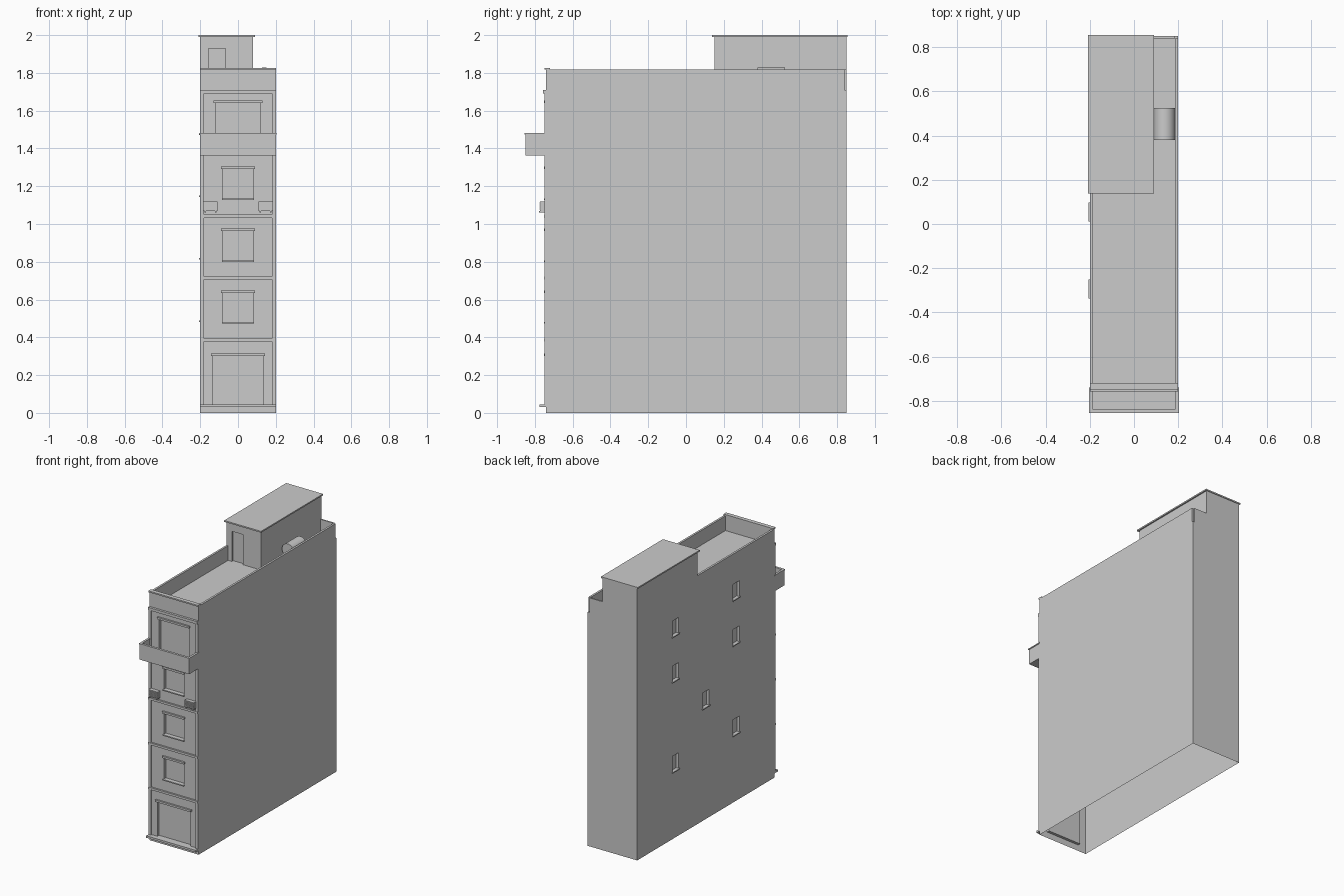
import bpy, bmesh
from mathutils import Matrix, Vector

if "Cube" in bpy.data.objects:
    bpy.data.objects.remove(bpy.data.objects["Cube"])


def boxes(name, specs, hidden=False):
    """One object made of axis-aligned boxes (x0, x1, y0, y1, z0, z1)."""
    bm = bmesh.new()
    for x0, x1, y0, y1, z0, z1 in specs:
        mid = Vector((x0 + x1, y0 + y1, z0 + z1)) / 2
        mat = Matrix.Translation(mid) @ Matrix.Diagonal((x1 - x0, y1 - y0, z1 - z0, 1))
        bmesh.ops.create_cube(bm, size=1, matrix=mat)
    me = bpy.data.meshes.new(name)
    bm.to_mesh(me)
    bm.free()
    ob = bpy.data.objects.new(name, me)
    bpy.context.collection.objects.link(ob)
    ob.hide_render = hidden
    return ob


def carve(ob, specs, open_bottom=False):
    """Cut box recesses out of an object, optionally leaving its underside open."""
    cutter = boxes(ob.name + "_cutter", specs, True)
    mod = ob.modifiers.new("recesses", 'BOOLEAN')
    mod.operation, mod.solver, mod.object = 'DIFFERENCE', 'EXACT', cutter
    dg = bpy.context.evaluated_depsgraph_get()
    me = bpy.data.meshes.new_from_object(ob.evaluated_get(dg))
    ob.modifiers.clear()
    ob.data = me
    bpy.data.objects.remove(cutter)
    if open_bottom:
        bm = bmesh.new()
        bm.from_mesh(me)
        low = [f for f in bm.faces if all(v.co.z < 1e-4 for v in f.verts)]
        bmesh.ops.delete(bm, geom=low, context='FACES')
        bm.to_mesh(me)
        bm.free()


FRONT, DECK, TOP = -0.74, 1.71, 1.817

# Openings: front (half width, bottom, top) and left side (y, bottom)
doors = [(0.135, 0.045, 0.30), (0.12, 1.376, 1.64)]
windows = [(0.08, z, z + 0.155) for z in (0.48, 0.807, 1.136)]
side = [(y, z) for y in (0.405, -0.295) for z in (0.49, 1.15, 1.48)] + [(0.055, 0.82)]

# Main block, open underneath
body = boxes("building_body", [(-0.2, 0.2, FRONT, 0.85, 0, DECK)])
carve(body,
      [(-w, w, -0.9, FRONT + 0.02, a, b) for w, a, b in doors + windows] +
      [(-0.3, -0.18, y - 0.035, y + 0.035, z, z + 0.115) for y, z in side],
      open_bottom=True)

# Facade pilasters, floor bands and cornice
boxes("pilasters", [(s - 0.01, s + 0.01, -0.75, FRONT, 0.04, 1.69) for s in (-0.19, 0.19)])
boxes("floor_bands", [(-0.2, 0.2, -0.753, FRONT, z, z + 0.016)
                      for z in (0.378, 0.705, 1.033)])
boxes("cornice", [(-0.2, 0.2, -0.757, FRONT, 1.69, DECK)])
boxes("entrance_step", [(-0.2, 0.2, -0.775, FRONT, 0.03, 0.045)])

# Lintels and sills
boxes("lintels", [(-w - 0.009, w + 0.009, -0.753, FRONT, b, b + 0.014)
                  for w, a, b in doors + windows])
boxes("front_sills", [(-w - 0.005, w + 0.005, -0.752, FRONT + 0.018, a - 0.008, a)
                      for w, a, b in windows])
boxes("side_sills", [(-0.206, -0.182, y - 0.043, y + 0.043, z - 0.008, z)
                     for y, z in side])

# Roof parapet with front coping; the back right corner is notched
boxes("parapet", [
    (-0.2, 0.2, FRONT, -0.72, DECK, TOP),
    (-0.2, -0.185, -0.72, 0.15, DECK, TOP),
    (0.185, 0.2, -0.72, 0.84, DECK, TOP),
    (0.08, 0.185, 0.84, 0.85, DECK, TOP)])
boxes("parapet_coping", [(-0.2, 0.2, -0.75, -0.72, TOP, 1.827)])

# Stair house with door recess and roof slab
house = boxes("stair_house", [(-0.2, 0.08, 0.15, 0.85, DECK, 1.99)])
carve(house, [(-0.155, -0.065, 0.1, 0.165, 1.6, 1.93)])
boxes("stair_house_roof", [(-0.208, 0.09, 0.138, 0.855, 1.99, 2.0)])

# Balcony: floor, three walls and rail
boxes("balcony", [
    (-0.2, 0.2, -0.85, FRONT, 1.362, 1.376),
    (-0.2, 0.2, -0.85, -0.84, 1.376, 1.473),
    (-0.2, -0.19, -0.84, FRONT, 1.376, 1.473),
    (0.19, 0.2, -0.84, FRONT, 1.376, 1.473)])
boxes("balcony_rail", [
    (-0.204, 0.204, -0.855, -0.838, 1.473, 1.481),
    (-0.204, -0.188, -0.838, FRONT, 1.473, 1.481),
    (0.188, 0.204, -0.838, FRONT, 1.473, 1.481)])

# Air conditioners with grille slats and brackets
for label, cx in (("left", -0.146), ("right", 0.146)):
    boxes(label + "_air_conditioner", [(cx - 0.038, cx + 0.038, -0.772, -0.745, 1.07, 1.118)])
    boxes(label + "_grille", [(cx - 0.034, cx + 0.034, -0.775, -0.772, z, z + 0.003)
                              for z in [1.075 + 0.006 * i for i in range(7)]])
    boxes(label + "_brackets", [(cx + d - 0.004, cx + d + 0.004, -0.778, FRONT, 1.062, 1.07)
                                for d in (-0.028, 0.028)])

# Water tank lying on two cradles
bpy.ops.mesh.primitive_cylinder_add(vertices=32, radius=0.048, depth=0.145,
                                    location=(0.138, 0.452, 1.781),
                                    rotation=(1.570796, 0, 0))
bpy.context.object.name = "water_tank"
bpy.ops.object.shade_smooth_by_angle()
boxes("tank_cradles", [(0.108, 0.168, y - 0.008, y + 0.008, DECK, 1.745)
                       for y in (0.41, 0.495)])
